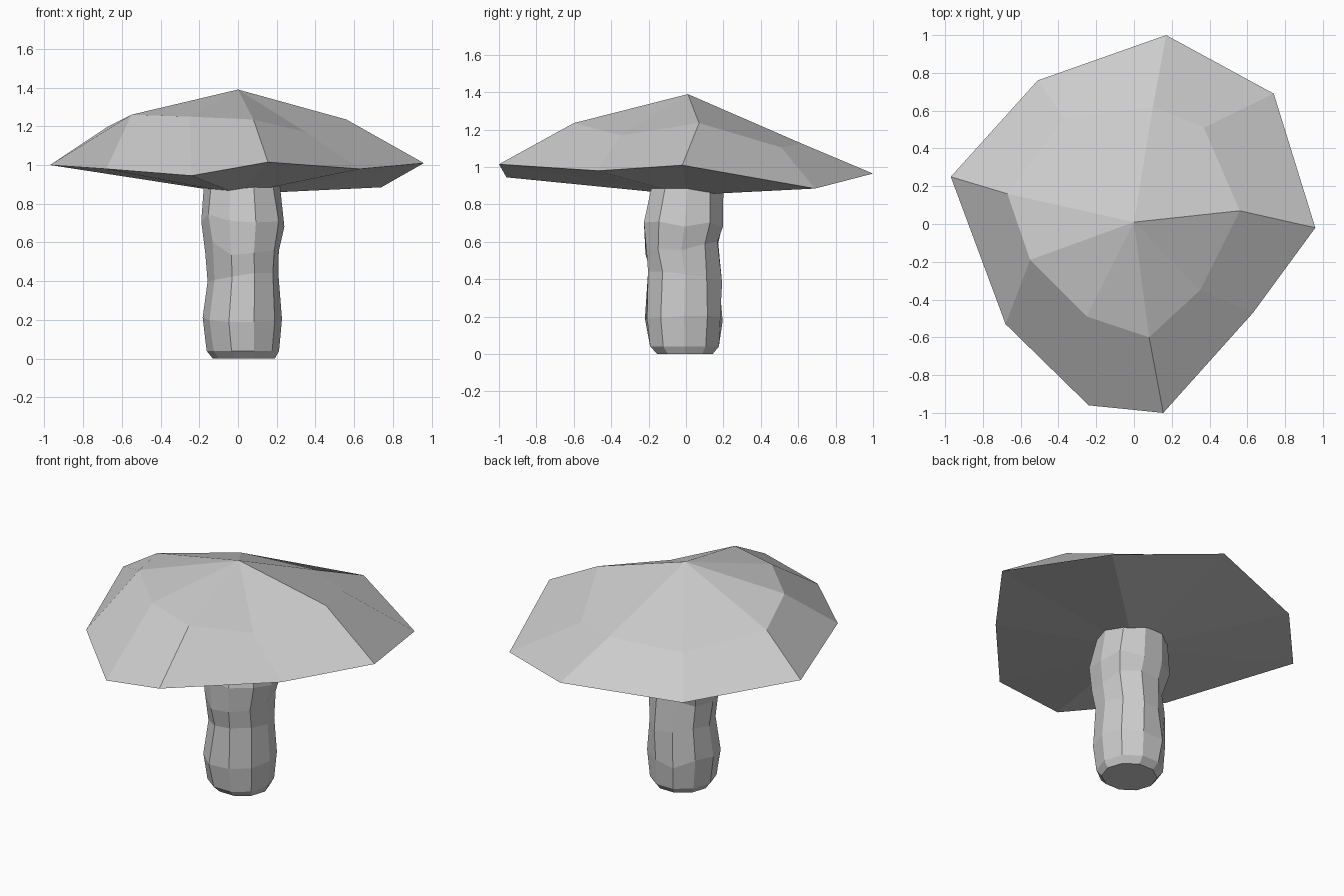
import bpy, bmesh, math, random

if "Cube" in bpy.data.objects:
    bpy.data.objects.remove(bpy.data.objects["Cube"])

random.seed(4)


def loft(name, rings, bottom=None, top=None):
    """Skin rings of equal length; close the ends with a fan point or an n-gon."""
    bm = bmesh.new()
    loops = [[bm.verts.new(p) for p in ring] for ring in rings]
    n = len(loops[0])
    for low, high in zip(loops, loops[1:]):
        for i in range(n):
            j = (i + 1) % n
            bm.faces.new((low[i], low[j], high[j], high[i]))
    for loop, tip in ((loops[0], bottom), (loops[-1], top)):
        if tip:
            t = bm.verts.new(tip)
            for i in range(n):
                bm.faces.new((loop[i], loop[(i + 1) % n], t))
        else:
            bm.faces.new(loop)
    bmesh.ops.recalc_face_normals(bm, faces=bm.faces)
    mesh = bpy.data.meshes.new(name)
    bm.to_mesh(mesh)
    bm.free()
    obj = bpy.data.objects.new(name, mesh)
    bpy.context.collection.objects.link(obj)
    return obj


# Cap: irregular nine-sided rim, shoulder ring, peak and shallow underside
rim = [(0.96, -0.02, 1.01), (0.74, 0.69, 0.885), (0.17, 1.0, 0.965),
       (-0.51, 0.76, 0.93), (-0.97, 0.25, 1.0), (-0.68, -0.53, 0.98),
       (-0.24, -0.96, 0.945), (0.155, -1.0, 1.015), (0.63, -0.47, 0.98)]
shoulder = [(0.56, 0.07, 1.235), (0.37, 0.51, 1.105), (0.10, 0.62, 1.125),
            (-0.37, 0.56, 1.13), (-0.67, 0.16, 1.2), (-0.55, -0.19, 1.26),
            (-0.25, -0.49, 1.25), (0.08, -0.60, 1.235), (0.35, -0.35, 1.17)]
loft("mushroom_cap", [rim, shoulder], (0.0, 0.0, 0.85), (0.0, 0.01, 1.39))

# Stem: lumpy ten-sided column (z, centre x, centre y, radius x, radius y)
sections = [(0.0, 0.03, -0.005, 0.16, 0.155), (0.04, 0.025, -0.008, 0.187, 0.193),
            (0.21, 0.02, -0.01, 0.207, 0.21), (0.41, 0.025, -0.005, 0.187, 0.2),
            (0.57, 0.025, -0.025, 0.195, 0.205), (0.71, 0.022, -0.008, 0.222, 0.222),
            (0.91, 0.02, 0.01, 0.195, 0.2)]
SIDES = 10
rings = []
for k, (z, cx, cy, rx, ry) in enumerate(sections):
    lump = 1.0 if 2 <= k <= 5 else 0.0
    ring = []
    for i in range(SIDES):
        a = 2 * math.pi * i / SIDES
        r = 1 + lump * random.uniform(-0.05, 0.05)
        dz = lump * random.uniform(-0.035, 0.035)
        ring.append((cx + rx * r * math.cos(a), cy + ry * r * math.sin(a), z + dz))
    rings.append(ring)
loft("mushroom_stem", rings)
